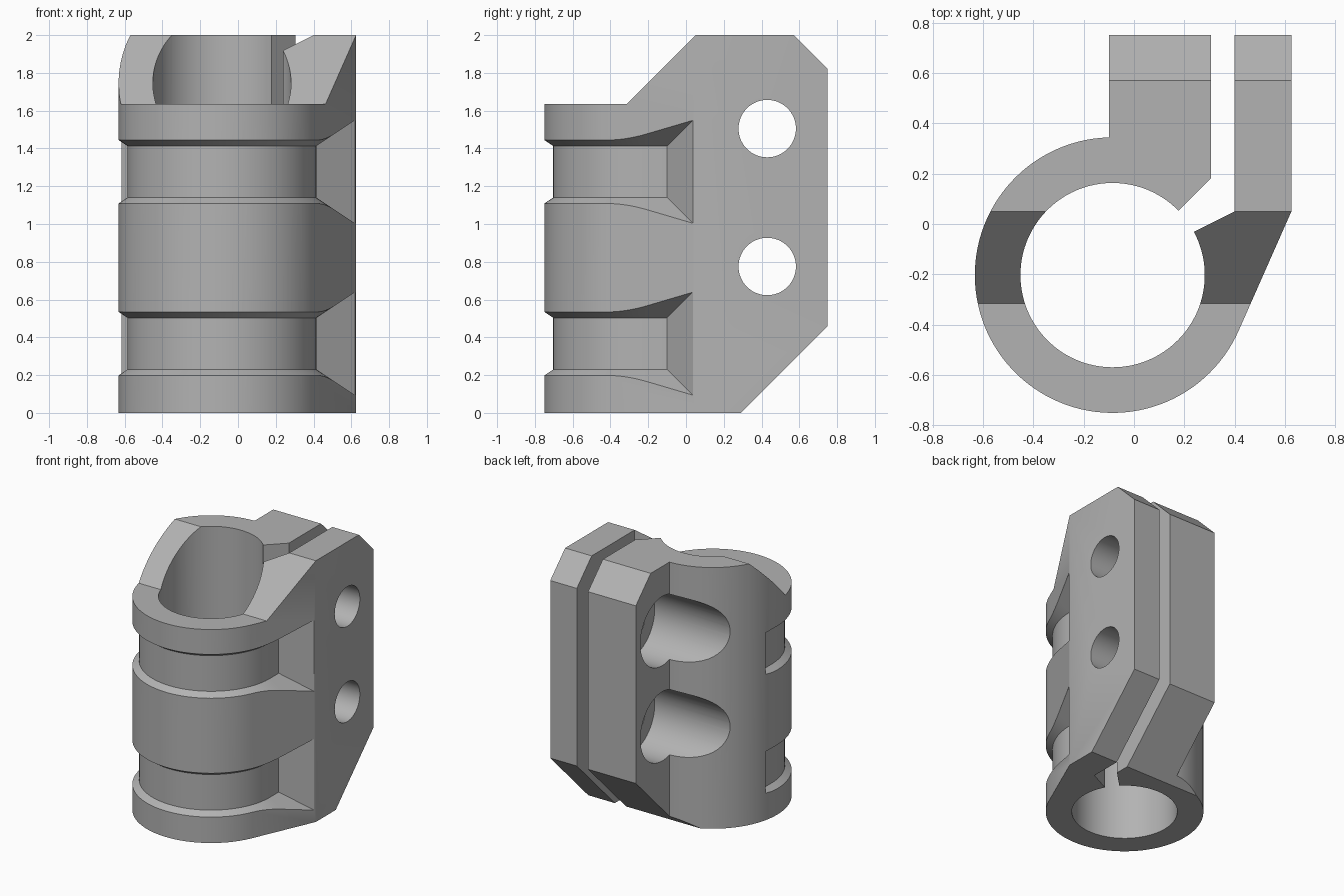
import bpy, bmesh, math
from mathutils import Vector

cube = bpy.data.objects.get("Cube")
if cube:
    bpy.data.objects.remove(cube, do_unlink=True)

CX, CY = -0.085, -0.203          # tube axis
R_OUT, R_IN, R_GROOVE = 0.547, 0.366, 0.5

gray = bpy.data.materials.new("light_gray")
gray.use_nodes = True
gray.diffuse_color = (0.45, 0.45, 0.45, 1)
gray.node_tree.nodes["Principled BSDF"].inputs["Base Color"].default_value = gray.diffuse_color


def arc(r, a0, a1, n):
    return [(CX + r * math.cos(a0 + (a1 - a0) * i / n),
             CY + r * math.sin(a0 + (a1 - a0) * i / n)) for i in range(n + 1)]


def finish(name, bm):
    bmesh.ops.recalc_face_normals(bm, faces=bm.faces)
    mesh = bpy.data.meshes.new(name)
    bm.to_mesh(mesh)
    bm.free()
    mesh.materials.append(gray)
    obj = bpy.data.objects.new(name, mesh)
    bpy.context.collection.objects.link(obj)
    return obj


def prism(name, points, offset):
    bm = bmesh.new()
    face = bm.faces.new([bm.verts.new(p) for p in points])
    out = bmesh.ops.extrude_face_region(bm, geom=[face])
    bmesh.ops.translate(bm, vec=offset,
                        verts=[g for g in out["geom"] if isinstance(g, bmesh.types.BMVert)])
    return finish(name, bm)


def bore(name, radius, x0, x1, z):
    ring = [(x0, 0.43 + radius * math.cos(t * math.tau / 64),
             z + radius * math.sin(t * math.tau / 64)) for t in range(64)]
    return prism(name, ring, (x1 - x0, 0, 0))


def groove(name, z0, z1):
    # Tapered pocket: floor path around the front, walls flaring outward
    depth, flare = 0.3, 0.2

    def path(r, y_end):
        return [(CX + r, y_end)] + arc(r, 0, -math.pi, 64) + [(CX - r, y_end)]

    bm = bmesh.new()
    rows = []
    for a, b in zip(path(R_GROOVE, -0.1), path(R_GROOVE + depth, -0.1 + flare)):
        rows.append([bm.verts.new(p) for p in ((*a, z0), (*b, z0 - flare),
                                               (*b, z1 + flare), (*a, z1))])
    for p, q in zip(rows, rows[1:]):
        for i in range(4):
            j = (i + 1) % 4
            bm.faces.new((p[i], p[j], q[j], q[i]))
    bm.faces.new(rows[0])
    bm.faces.new(rows[-1])
    return finish(name, bm)


def cut(body, tool, operation="DIFFERENCE"):
    mod = body.modifiers.new("cut", "BOOLEAN")
    mod.operation, mod.solver, mod.object = operation, "EXACT", tool
    bpy.context.view_layer.objects.active = body
    bpy.ops.object.modifier_apply(modifier=mod.name)
    bpy.data.objects.remove(tool, do_unlink=True)


# Plan outline: split tube, tangent cheek and two clamping ears
corner = Vector((0.625, 0.05))
to_corner = corner - Vector((CX, CY))
tangent = math.atan2(to_corner.y, to_corner.x) - math.acos(R_OUT / to_corner.length)
plan = arc(R_OUT, math.acos((-0.1 - CX) / R_OUT), math.tau + tangent, 80)
plan += [tuple(corner), (0.625, 0.75), (0.4, 0.75), (0.4, 0.05)]
plan += arc(R_IN, math.atan2(-0.03 - CY, 0.24 - CX),
            math.atan2(0.05 - CY, 0.175 - CX) - math.tau, 90)
plan += [(0.305, 0.18), (0.305, 0.75), (-0.1, 0.75)]
body = prism("clamp_body", [(x, y, 0) for x, y in plan], (0, 0, 2))

# Side silhouette: stepped front and chamfered ears
side = [(-1, -0.1), (0.19, -0.1), (0.29, 0), (0.75, 0.46), (0.85, 0.56), (0.85, 1.72),
        (0.75, 1.82), (0.47, 2.1), (0.15, 2.1), (-0.315, 1.635), (-1, 1.635)]
cut(body, prism("side_cutter", [(-1, y, z) for y, z in side], (2, 0, 0)), "INTERSECT")

# Grooves, bolt holes and counterbores
for z in (0.23, 1.14):
    cut(body, groove("groove_cutter", z, z + 0.273))
for z in (0.775, 1.505):
    cut(body, bore("bolt_cutter", 0.152, 0, 1, z))
    cut(body, bore("counterbore_cutter", 0.265, -1, 0.15, z))

bpy.ops.object.select_all(action="DESELECT")
body.select_set(True)
bpy.context.view_layer.objects.active = body
bpy.ops.object.shade_smooth_by_angle(angle=math.radians(25))
